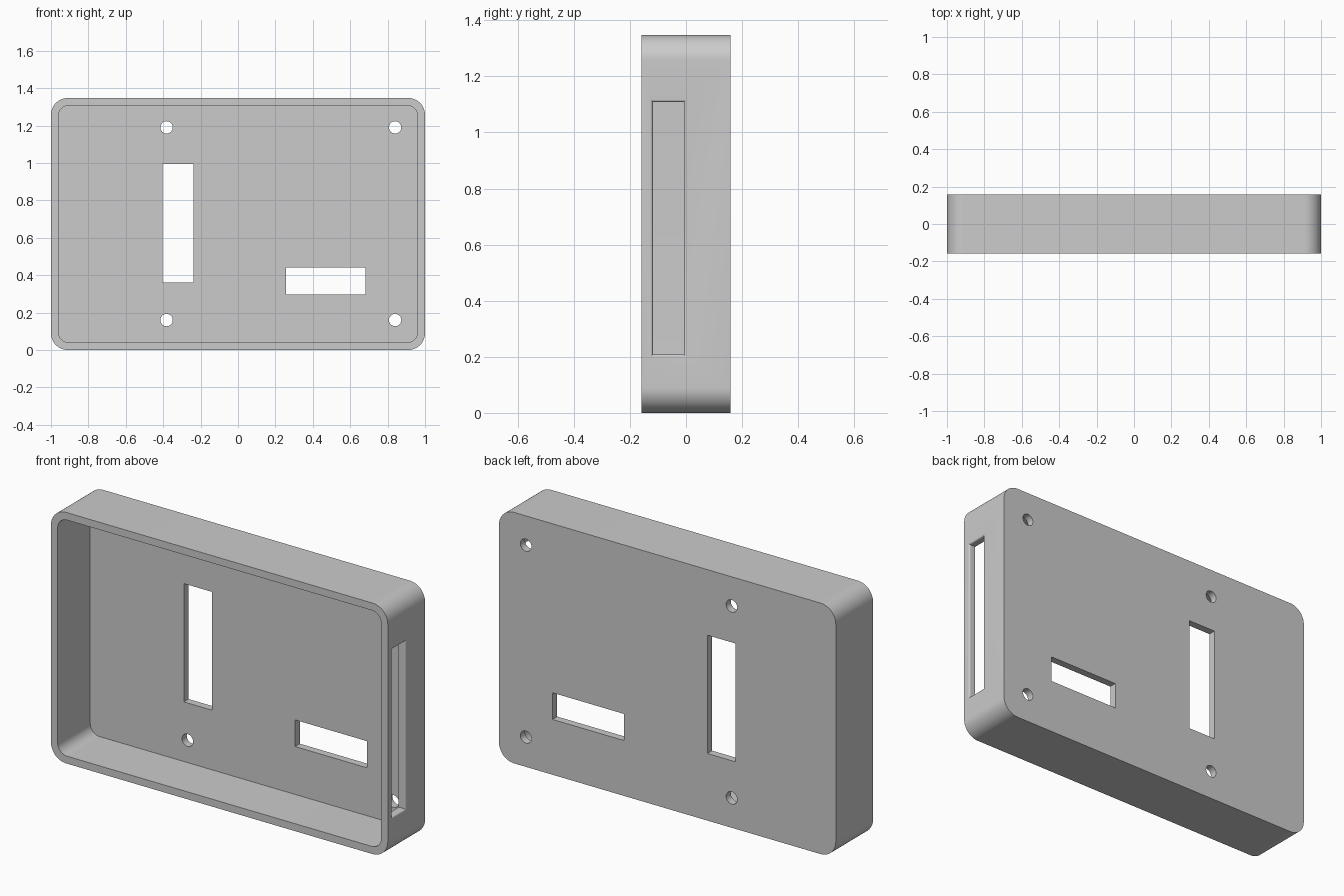
import bpy, bmesh
from math import sin, cos, pi, radians

W, D, H = 1.0, 0.158, 1.347      # half width, half depth, full height
WALL = 0.04

cube = bpy.data.objects.get("Cube")
if cube:
    bpy.data.objects.remove(cube, do_unlink=True)

grey = bpy.data.materials.new("light grey plastic")
grey.use_nodes = True
grey.diffuse_color = (0.6, 0.6, 0.6, 1)
grey.node_tree.nodes["Principled BSDF"].inputs["Base Color"].default_value = (0.6, 0.6, 0.6, 1)


def loft(name, rings):
    """Closed solid through rings of equal point count."""
    bm = bmesh.new()
    loops = [[bm.verts.new(p) for p in ring] for ring in rings]
    bm.faces.new(loops[0])
    bm.faces.new(loops[-1])
    n = len(loops[0])
    for a, b in zip(loops, loops[1:]):
        for i in range(n):
            j = (i + 1) % n
            bm.faces.new((a[i], a[j], b[j], b[i]))
    bmesh.ops.recalc_face_normals(bm, faces=bm.faces)
    mesh = bpy.data.meshes.new(name)
    bm.to_mesh(mesh)
    bm.free()
    mesh.materials.append(grey)
    obj = bpy.data.objects.new(name, mesh)
    bpy.context.collection.objects.link(obj)
    return obj


def rounded_rect(x0, x1, z0, z1, r, steps=16):
    pts = []
    corners = [(x1 - r, z1 - r), (x0 + r, z1 - r), (x0 + r, z0 + r), (x1 - r, z0 + r)]
    for k, (cx, cz) in enumerate(corners):
        for i in range(steps + 1):
            a = pi / 2 * (k + i / steps)
            pts.append((cx + r * cos(a), cz + r * sin(a)))
    return pts


def rect(x0, x1, z0, z1):
    return [(x0, z0), (x1, z0), (x1, z1), (x0, z1)]


def circle(cx, cz, r, n=32):
    return [(cx + r * cos(2 * pi * i / n), cz + r * sin(2 * pi * i / n)) for i in range(n)]


def prism(name, profile, y0, y1):
    return loft(name, [[(x, y, z) for x, z in profile] for y in (y0, y1)])


# Outer body
case = prism("case_shell", rounded_rect(-W, W, 0, H, 0.09), -D, D)

# Hollow interior, open at the front
cutters = [prism("cavity_cutter",
                 rounded_rect(-W + WALL, W - WALL, WALL, H - WALL, 0.055),
                 -D - 0.1, D - WALL)]

# Windows and screw holes through the back panel
panel_cuts = [rect(-0.404, -0.238, 0.36, 0.995), rect(0.257, 0.682, 0.297, 0.44)]
panel_cuts += [circle(x, z, 0.033) for x in (-0.382, 0.84) for z in (0.16, 1.19)]
for profile in panel_cuts:
    cutters.append(prism("panel_cutter", profile, 0, D + 0.1))

# Side slot with a rounded outer lip
R = 0.01
sections = [(W - 0.1, 0)]
for i in range(9):
    a = pi / 2 * i / 8
    sections.append((W - R + R * sin(a), R * (1 - cos(a))))
sections.append((W + 0.05, R))
cutters.append(loft("slot_cutter", [
    [(x, y, z) for y, z in rect(-0.118 - g, -0.008 + g, 0.208 - g, 1.108 + g)]
    for x, g in sections]))

# Carve the shell, then discard the cutters
bpy.context.view_layer.objects.active = case
for cutter in cutters:
    cutter.hide_render = True
    mod = case.modifiers.new("cut", 'BOOLEAN')
    mod.operation = 'DIFFERENCE'
    mod.solver = 'EXACT'
    mod.object = cutter
    bpy.ops.object.modifier_apply(modifier=mod.name)
    bpy.data.objects.remove(cutter, do_unlink=True)

bpy.ops.object.select_all(action='DESELECT')
case.select_set(True)
bpy.ops.object.shade_smooth_by_angle(angle=radians(30))
